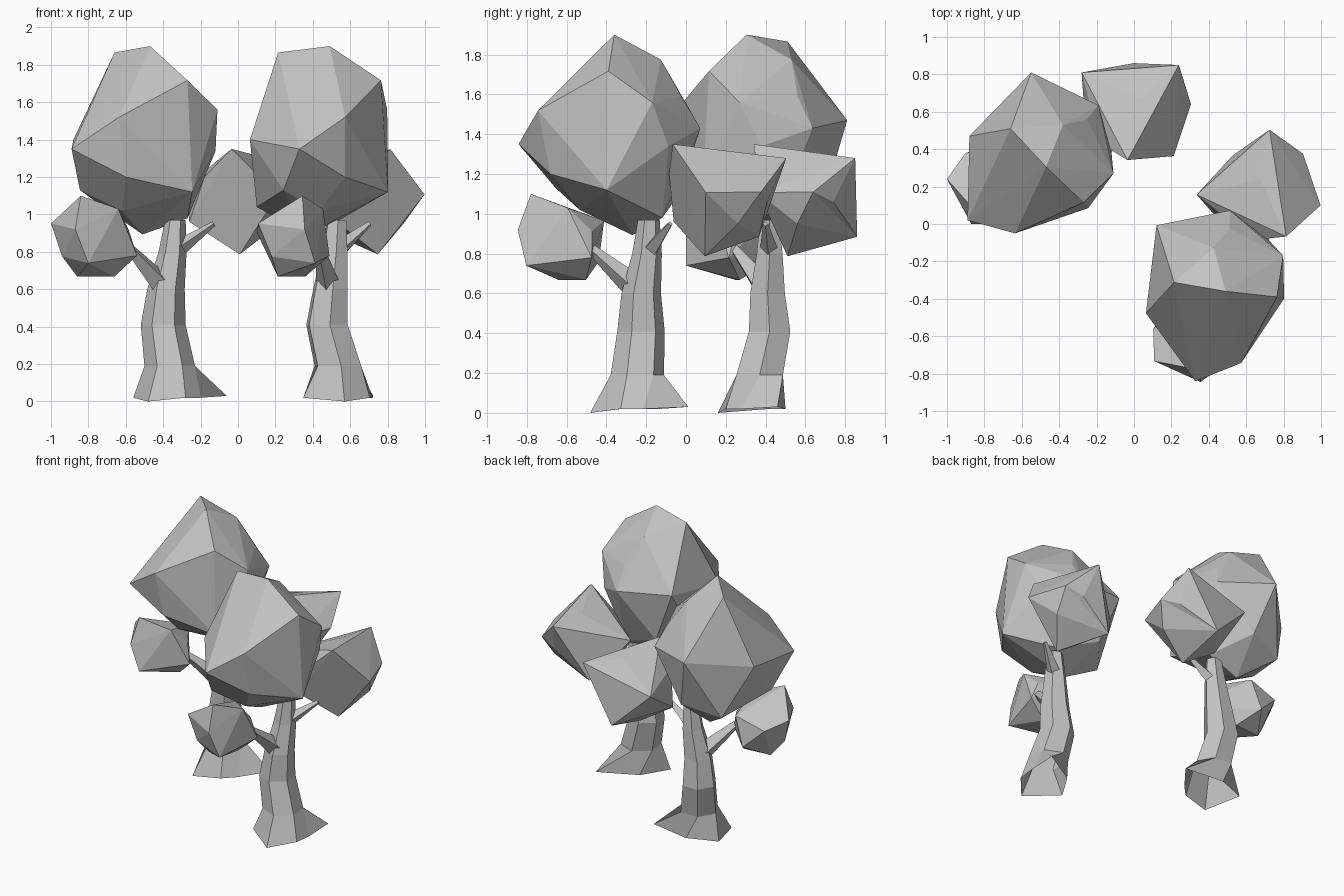
import bpy, bmesh
from math import radians, cos, sin
from mathutils import Vector, Matrix

if "Cube" in bpy.data.objects:
    bpy.data.objects.remove(bpy.data.objects["Cube"])

grey = bpy.data.materials.new("plain grey")
grey.diffuse_color = (0.55, 0.55, 0.55, 1)
grey.use_nodes = True
grey.node_tree.nodes["Principled BSDF"].inputs["Base Color"].default_value = grey.diffuse_color

# The second tree is the first one turned about its peak and moved
second = (Matrix.Translation((0.49, -0.36, 0))
          @ Matrix.Rotation(radians(37.3), 4, 'Z')
          @ Matrix.Translation((0.47, -0.305, 0)))


def place(bm, name):
    """Turn a bmesh into one object per tree."""
    bmesh.ops.recalc_face_normals(bm, faces=bm.faces)
    mesh = bpy.data.meshes.new(name)
    bm.to_mesh(mesh)
    bm.free()
    mesh.materials.append(grey)
    for side, mat in (("left", Matrix.Identity(4)), ("right", second)):
        ob = bpy.data.objects.new(f"{side}_{name}", mesh)
        ob.matrix_world = mat
        bpy.context.collection.objects.link(ob)


def blob(name, points, dents=()):
    """Faceted leaf clump: convex hull of corner points, with a few faces dented."""
    bm = bmesh.new()
    for p in points:
        bm.verts.new(p)
    res = bmesh.ops.convex_hull(bm, input=bm.verts)
    loose = {v for v in res["geom_interior"] + res["geom_unused"]
             if isinstance(v, bmesh.types.BMVert)}
    bmesh.ops.delete(bm, geom=list(loose), context='VERTS')
    for d in map(Vector, dents):
        face = min(bm.faces, key=lambda f: (f.calc_center_median() - d).length)
        bmesh.ops.poke(bm, faces=[face])["verts"][0].co = d
    place(bm, name)


def loft(name, rings, bottom=True):
    """Skin a list of point rings and cap the ends."""
    bm = bmesh.new()
    rows = [[bm.verts.new(p) for p in ring] for ring in rings]
    n = len(rows[0])
    for a, b in zip(rows, rows[1:]):
        for i in range(n):
            j = (i + 1) % n
            bm.faces.new((a[i], a[j], b[j], b[i]))
    if bottom:
        bm.faces.new(rows[0])
    bm.faces.new(rows[-1])
    place(bm, name)


def level_ring(x, y, z, r):
    return [(x + r * cos(radians(240 - 60 * k)),
             y + r * sin(radians(240 - 60 * k)), z) for k in range(6)]


def branch(name, start, end, r0, r1):
    start, end = Vector(start), Vector(end)
    q = (end - start).to_track_quat('Z', 'Y')
    loft(name, [[c + q @ Vector((r * cos(radians(90 * k)), r * sin(radians(90 * k)), 0))
                 for k in range(4)] for c, r in ((start, r0), (end, r1))])


# Trunk with flared root corners, open underneath
roots = [(-.48, .16, 0), (-.56, .42, .02), (-.35, .50, .02),
         (-.06, .46, .03), (-.20, .28, .02), (-.28, .20, .02)]
loft("trunk", [roots,
               level_ring(-.365, .37, .19, .135),
               level_ring(-.40, .42, .41, .12),
               level_ring(-.385, .41, .60, .10),
               level_ring(-.35, .42, .80, .075),
               level_ring(-.335, .42, .97, .055)], bottom=False)

# Branches
branch("low_branch", (-.385, .415, .60), (-.59, .24, .83), .07, .025)
branch("high_branch", (-.345, .42, .80), (-.13, .40, .95), .05, .014)

# Main crown
blob("main_crown", [
    (-.47, .305, 1.90), (-.66, .51, 1.866), (-.27, .115, 1.717), (-.38, .53, 1.775),
    (-.11, .27, 1.56), (-.636, -.05, 1.52), (-.89, .02, 1.35), (-.88, .47, 1.40),
    (-.55, .81, 1.47), (-.19, .635, 1.43), (-.25, .56, 1.59), (-.12, .38, 1.34),
    (-.60, .0, 1.20), (-.245, .085, 1.12), (-.845, .22, 1.13), (-.72, .62, 1.04),
    (-.45, .70, 1.10), (-.62, .20, 1.02), (-.27, .455, .98), (-.51, .45, .893)])

# Rear leaf clump, with one hollow on its outer side
blob("rear_clump", [
    (-.035, .342, 1.35), (.24, .85, 1.28), (.04, .67, 1.29), (-.28, .81, 1.15),
    (.305, .64, 1.11), (.212, .363, 1.107), (0, .86, .885), (.01, .51, .787),
    (-.26, .52, .96), (.22, .56, .95), (-.18, .43, 1.20)],
    dents=[(.225, .74, 1.06)])

# Low leaf clump
blob("low_clump", [
    (-1.0, .24, .952), (-.84, .06, 1.10), (-.64, .14, 1.03), (-.87, 0, .92),
    (-.68, .40, .965), (-.583, .25, .914), (-.54, .215, .78), (-.66, .27, .668),
    (-.86, .25, .668), (-.80, 0, .74), (-.94, .20, .775), (-.90, .38, .90),
    (-.75, .42, .76)])
